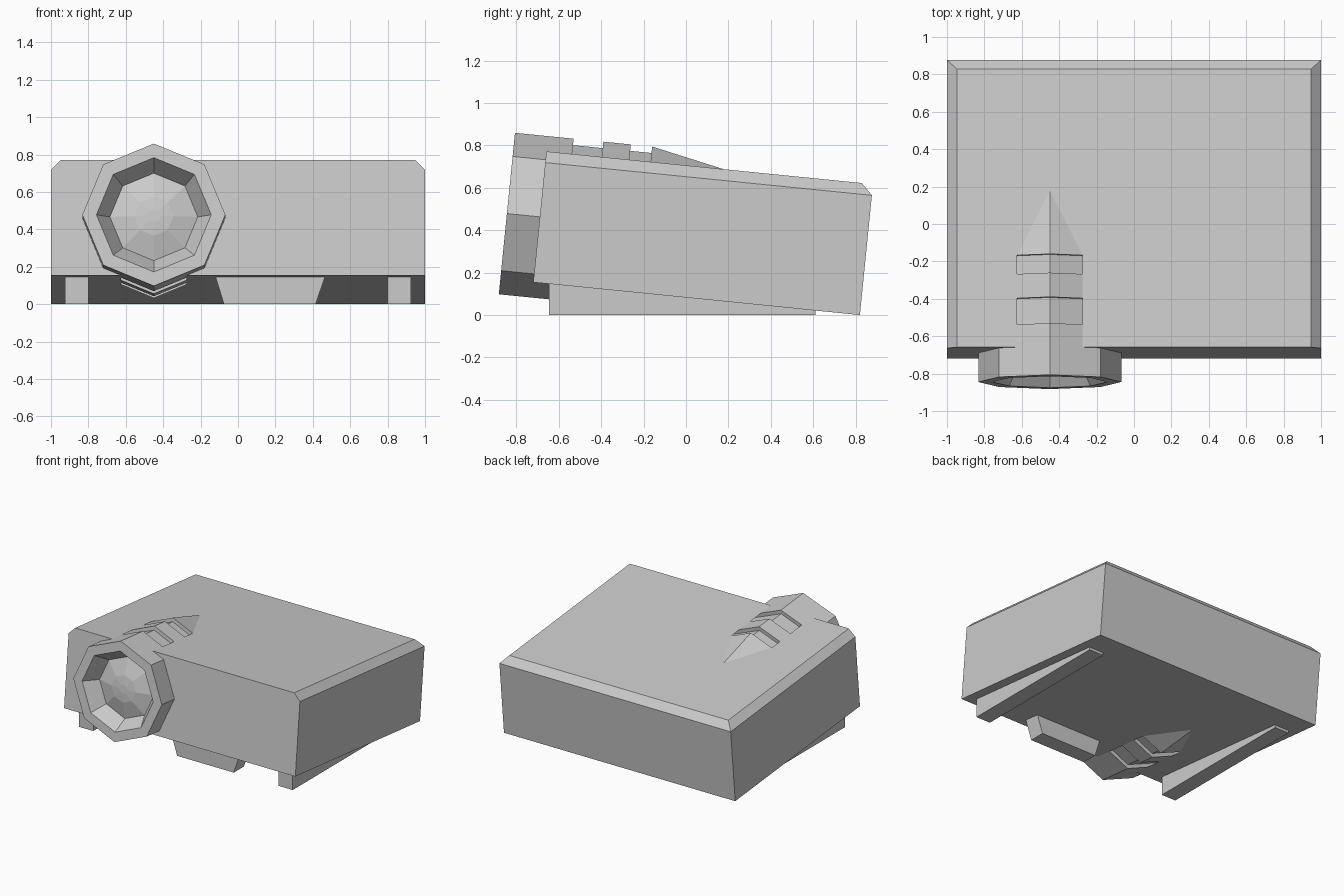
import bpy, bmesh
from math import sin, cos, pi, radians
from mathutils import Matrix

if "Cube" in bpy.data.objects:
    bpy.data.objects.remove(bpy.data.objects["Cube"])

# The body leans back, pivoting on its rear bottom edge
TILT = radians(5.72)
LEAN = Matrix.Translation((0, 0.82, 0)) @ Matrix.Rotation(-TILT, 4, 'X')
LENS_X, LENS_Z, R = -0.45, 0.31, 0.3825


def finish(name, bm, matrix=None):
    if matrix:
        bm.transform(matrix)
    bmesh.ops.recalc_face_normals(bm, faces=bm.faces)
    mesh = bpy.data.meshes.new(name)
    bm.to_mesh(mesh)
    bm.free()
    ob = bpy.data.objects.new(name, mesh)
    bpy.context.collection.objects.link(ob)
    return ob


def lathe(name, profile, sides=8):
    """Spin (depth, radius) points about the lens axis, closing both ends."""
    bm = bmesh.new()
    rings = []
    for y, r in profile:
        rings.append([bm.verts.new((LENS_X + r * sin(2 * pi * k / sides), y,
                                    LENS_Z + r * cos(2 * pi * k / sides)))
                      for k in range(sides)])
    for a, b in zip(rings, rings[1:]):
        for k in range(sides):
            n = (k + 1) % sides
            bm.faces.new((a[k], a[n], b[n], b[k]))
    bm.faces.new(rings[0])
    bm.faces.new(rings[-1])
    return finish(name, bm, LEAN)


def prism(name, outline, p0, p1, axis):
    """Extrude an outline along x (yz outline) or y (xz outline)."""
    bm = bmesh.new()
    put = (lambda a, b, p: (p, a, b)) if axis == 'x' else (lambda a, b, p: (a, p, b))
    ends = [[bm.verts.new(put(a, b, p)) for a, b in outline] for p in (p0, p1)]
    for e in ends:
        bm.faces.new(e)
    n = len(outline)
    for i in range(n):
        j = (i + 1) % n
        bm.faces.new((ends[0][i], ends[0][j], ends[1][j], ends[1][i]))
    return finish(name, bm)


# Main case: box with the top side and rear edges chamfered
bm = bmesh.new()
bmesh.ops.create_cube(bm, size=1)
bmesh.ops.transform(bm, verts=bm.verts, matrix=Matrix.Translation((0, -0.774, 0.31))
                    @ Matrix.Diagonal((2, 1.548, 0.62, 1)))
edges = [e for e in bm.edges if all(v.co.z > 0.5 for v in e.verts)
         and not all(v.co.y < -1 for v in e.verts)]
bmesh.ops.bevel(bm, geom=edges, offset=0.053, segments=1, affect='EDGES')
case = finish("case", bm, LEAN)

# Eight-sided socket cut through the case for the lens barrel
socket = lathe("socket_cutter", [(-1.75, R), (-1.054, R)])
socket.hide_render = True
socket.hide_viewport = True
cut = case.modifiers.new("socket", 'BOOLEAN')
cut.operation = 'DIFFERENCE'
cut.solver = 'EXACT'
cut.object = socket

# Lens barrel: domed glass, recess, rim, two grooves and tapered tail
G = 0.352
lathe("lens_barrel", [
    (-1.635, 0.035), (-1.628, 0.105), (-1.59, 0.235), (-1.704, 0.307), (-1.704, R),
    (-1.426, R), (-1.426, G), (-1.285, G), (-1.285, R), (-1.155, R),
    (-1.155, G), (-1.054, G), (-1.054, R), (-0.66, 0.30)])


def under(y):
    """Height just inside the sloping underside of the case."""
    return (0.82 - y) * sin(TILT) / cos(TILT) + 0.005


# Wedge rails under each side
for name, x in (("left_rail", -0.8625), ("right_rail", 0.8625)):
    prism(name, [(-0.645, 0), (0.61, 0), (0.61, under(0.61)), (-0.645, under(-0.645))],
          x - 0.0625, x + 0.0625, 'x')

# Tapered front foot
h = under(-0.645)
prism("front_foot", [(-0.075, 0), (0.415, 0), (0.467, h), (-0.122, h)],
      -0.645, -0.52, 'y')
